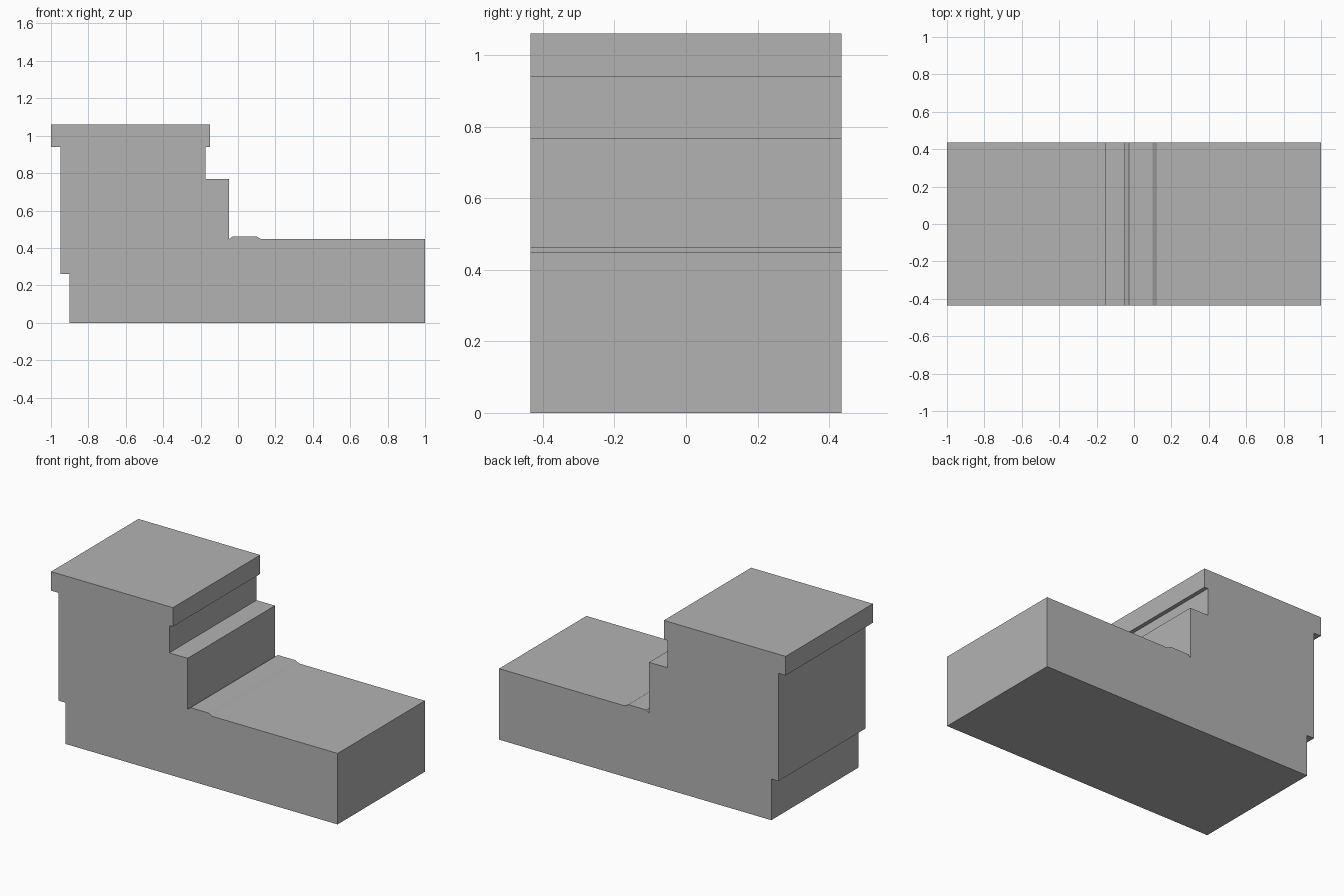
import bpy
import bmesh

if "Cube" in bpy.data.objects:
    bpy.data.objects.remove(bpy.data.objects["Cube"])

HALF_DEPTH = 0.435

# Single plain grey finish
grey = bpy.data.materials.new("plain_grey")
grey.use_nodes = True
colour = (0.45, 0.45, 0.45, 1.0)
grey.diffuse_color = colour
grey.node_tree.nodes["Principled BSDF"].inputs["Base Color"].default_value = colour


def extrude_profile(name, points):
    """Extrude an x-z outline evenly along y."""
    bm = bmesh.new()
    face = bm.faces.new([bm.verts.new((x, -HALF_DEPTH, z)) for x, z in points])
    result = bmesh.ops.extrude_face_region(bm, geom=[face])
    moved = [v for v in result["geom"] if isinstance(v, bmesh.types.BMVert)]
    bmesh.ops.translate(bm, verts=moved, vec=(0, 2 * HALF_DEPTH, 0))
    bmesh.ops.recalc_face_normals(bm, faces=bm.faces)
    mesh = bpy.data.meshes.new(name)
    bm.to_mesh(mesh)
    bm.free()
    mesh.materials.append(grey)
    obj = bpy.data.objects.new(name, mesh)
    bpy.context.collection.objects.link(obj)
    return obj


# Outline of the stepped block, clockwise from the bottom rear corner
base_end = [(-0.90, 0.0), (-0.90, 0.26), (-0.95, 0.26), (-0.95, 0.94)]
cap = [(-1.0, 0.94), (-1.0, 1.06), (-0.15, 1.06), (-0.15, 0.94)]
ledge = [(-0.175, 0.94), (-0.175, 0.768), (-0.047, 0.768), (-0.047, 0.447)]
raised_strip = [(-0.027, 0.462), (0.098, 0.462), (0.108, 0.456), (0.122, 0.448)]
low_deck = [(1.0, 0.448), (1.0, 0.0)]

extrude_profile("stepped_block", base_end + cap + ledge + raised_strip + low_deck)
